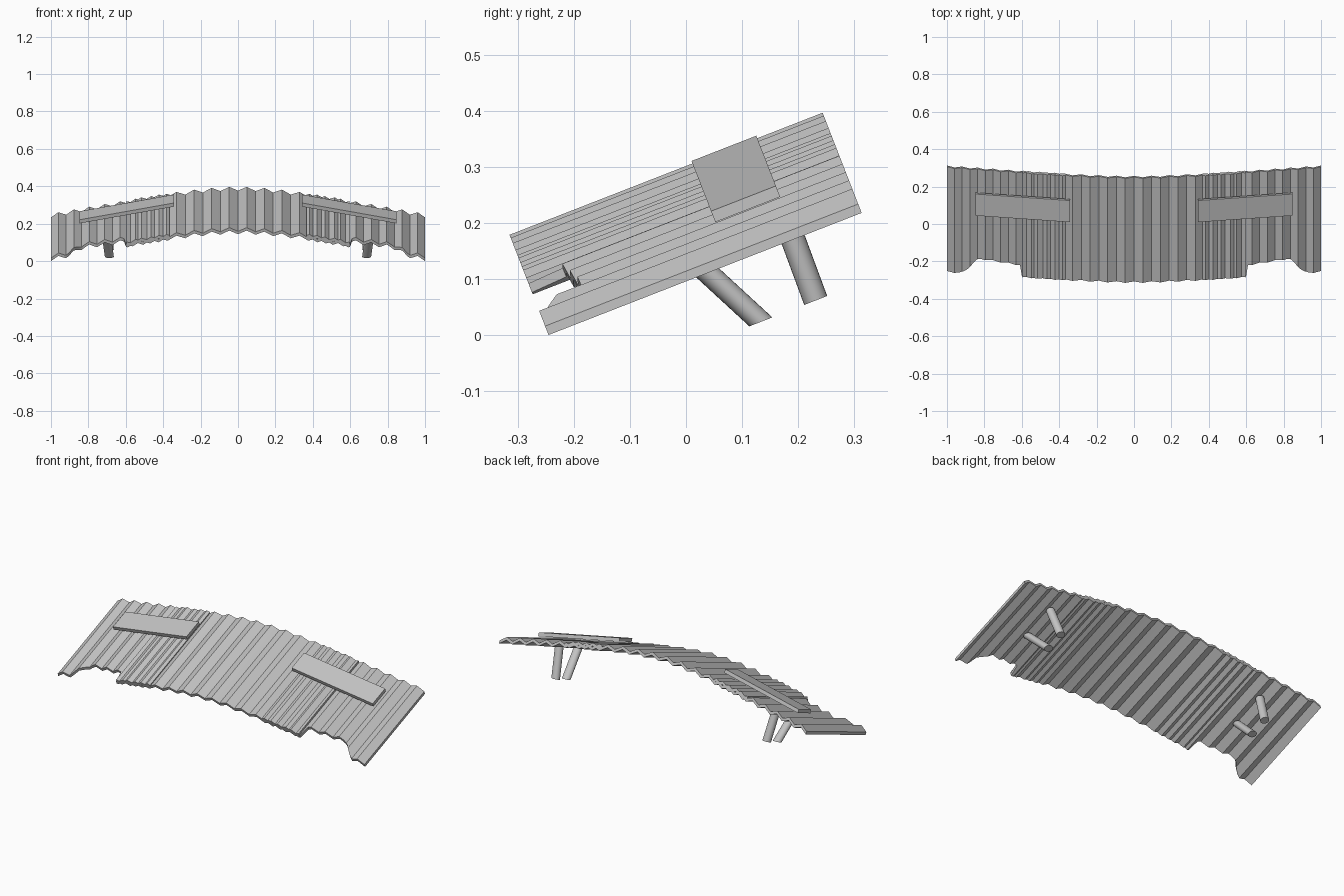
import bpy, bmesh, math

cube = bpy.data.objects.get("Cube")
if cube:
    bpy.data.objects.remove(cube)

TILT = math.radians(21.3)
FRONT, BACK = -0.228, 0.371      # extent along the slope
AMP, THICK = 0.022, 0.017        # corrugation depth, sheet thickness

grey = bpy.data.materials.new("weathered_grey")
grey.use_nodes = True
colour = (0.55, 0.55, 0.55, 1)
grey.diffuse_color = colour
grey.node_tree.nodes["Principled BSDF"].inputs["Base Color"].default_value = colour


def place(x, v, w):
    """Across, along the slope, off the slope -> world position."""
    c, s = math.cos(TILT), math.sin(TILT)
    return (x, v * c - w * s, v * s + w * c)


def loft(name, rings, smooth=False):
    """Closed solid through a row of equal-length rings."""
    bm = bmesh.new()
    rows = [[bm.verts.new(place(*p)) for p in ring] for ring in rings]
    n = len(rows[0])
    for a, b in zip(rows, rows[1:]):
        for i in range(n):
            j = (i + 1) % n
            bm.faces.new((a[i], a[j], b[j], b[i]))
    bm.faces.new(rows[0])
    bm.faces.new(rows[-1])
    bmesh.ops.recalc_face_normals(bm, faces=bm.faces)
    mesh = bpy.data.meshes.new(name)
    bm.to_mesh(mesh)
    bm.free()
    mesh.materials.append(grey)
    obj = bpy.data.objects.new(name, mesh)
    bpy.context.collection.objects.link(obj)
    if smooth:
        bpy.ops.object.select_all(action='DESELECT')
        obj.select_set(True)
        bpy.context.view_layer.objects.active = obj
        bpy.ops.object.shade_smooth_by_angle(angle=math.radians(40))
    return obj


def arch(x):
    return 0.282 - 0.205 * (math.hypot(x, 0.3) - 0.3)


def ripple(x, peak, period):
    """Zigzag: 0 on a ridge, 1 in a valley."""
    t = ((x - peak) / period) % 1
    return 2 * min(t, 1 - t)


def sheet(name, x0, x1, side, peak, period, front, drop=0.0):
    # columns on every ridge and valley, subdivided, plus both ends
    step = period / 8
    first = math.ceil((x0 - peak) / step + 0.01)
    last = math.floor((x1 - peak) / step - 0.01)
    xs = [x0] + [peak + k * step for k in range(first, last + 1)] + [x1]
    rings = []
    for x in xs:
        top = arch(x) - AMP * ripple(abs(x), peak, period) - drop
        f = front(x)
        rings.append([(side * x, f, top), (side * x, BACK, top),
                      (side * x, BACK, top - THICK), (side * x, f, top - THICK)])
    return loft(name, rings)


def torn_front(x):
    """Worn bite in the front edge of the outer sheets."""
    if x < 0.6:
        return FRONT
    t = min(max((x - 0.82) / 0.11, 0), 1)
    return FRONT + (0.066 + 0.02 * min((x - 0.6) / 0.2, 1)) * (1 - t * t * (3 - 2 * t))


# Corrugated sheets, the middle one lapping over the outer two
sheet("middle_sheet", -0.595, 0.595, 1, 0.047, 0.094, lambda x: FRONT)

for side, label in ((1, "left"), (-1, "right")):
    sheet(label + "_sheet", 0.365, 1.0, side, 0.96, 0.0825, torn_front, 0.0015)

    # Plank lying across the lap
    loft(label + "_plank", [
        [(side * x, 0.122, w), (side * x, 0.246, w),
         (side * x, 0.246, w - 0.021), (side * x, 0.122, w - 0.021)]
        for x, w in ((0.343, 0.286), (0.847, 0.19))])

    # Round support pegs, cut flat at the foot
    for part, v_top, v_foot in (("front", 0.047, 0.133), ("back", 0.241, 0.238)):
        loft(f"{label}_{part}_peg", [
            [(side * (x + 0.024 * math.cos(a)), v + 0.022 * math.sin(a), w)
             for a in (math.tau * i / 24 for i in range(24))]
            for x, v, w in ((0.707, v_top, 0.15), (0.688, v_foot, -0.026))], smooth=True)
